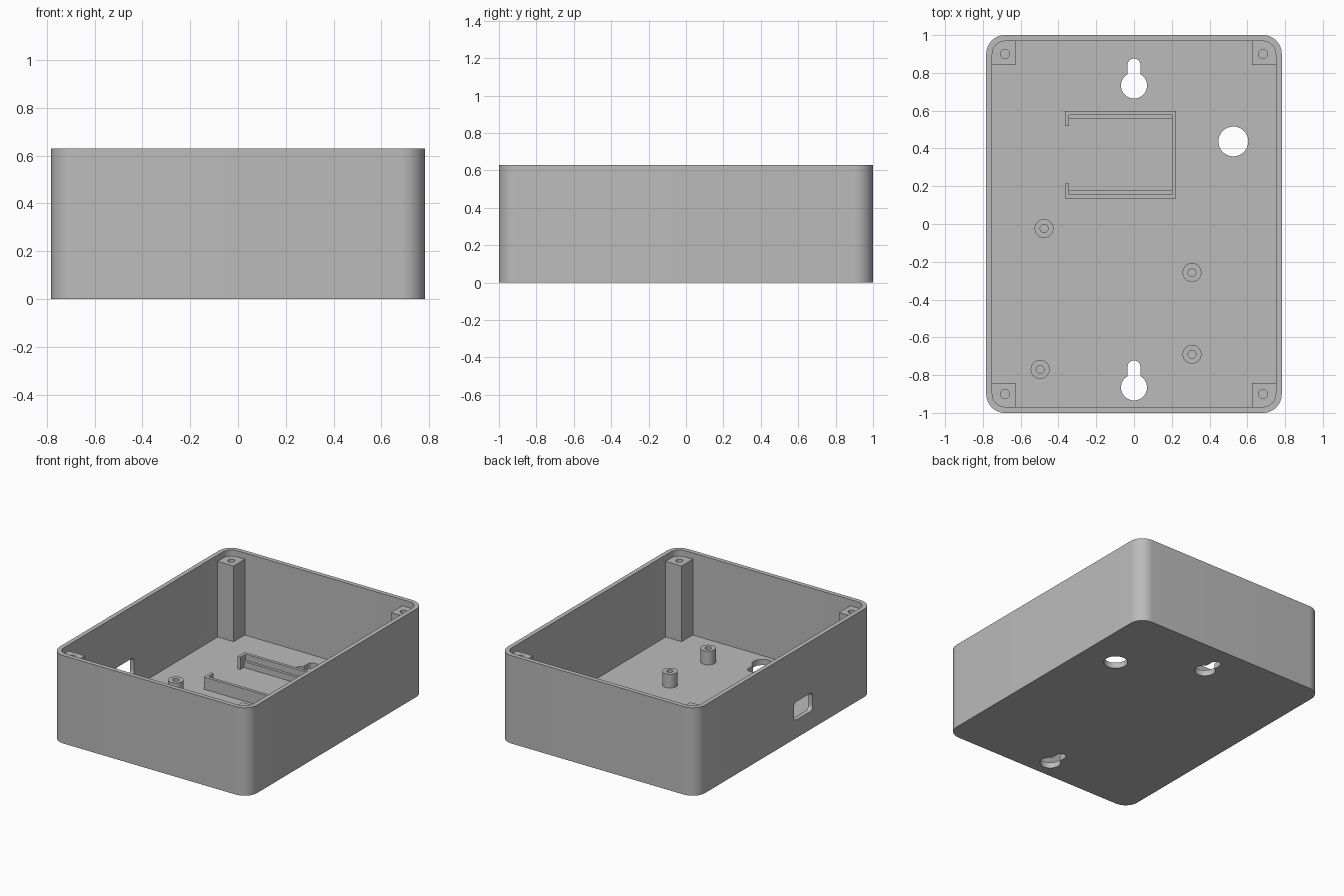
import bpy, bmesh
from math import pi, cos, sin, sqrt, asin

cube = bpy.data.objects.get("Cube")
if cube:
    bpy.data.objects.remove(cube, do_unlink=True)

HX, HY, H = 0.7825, 1.0, 0.63      # half width, half depth, height
WALL, FLOOR = 0.032, 0.042

grey = bpy.data.materials.new("plain grey plastic")
grey.use_nodes = True
grey.diffuse_color = (0.5, 0.5, 0.5, 1)
grey.node_tree.nodes["Principled BSDF"].inputs["Base Color"].default_value = (0.5, 0.5, 0.5, 1)


def arc(cx, cy, r, a0, a1, n):
    return [(cx + r * cos(a0 + (a1 - a0) * i / n), cy + r * sin(a0 + (a1 - a0) * i / n))
            for i in range(n + 1)]


def circle(cx, cy, r, n=40):
    return arc(cx, cy, r, 0, 2 * pi, n)[:-1]


def rounded_rect(hx, hy, r, n=12):
    pts = []
    for k, (sx, sy) in enumerate([(1, 1), (-1, 1), (-1, -1), (1, -1)]):
        pts += arc(sx * (hx - r), sy * (hy - r), r, k * pi / 2, (k + 1) * pi / 2, n)
    return pts


def rect(x0, x1, y0, y1):
    return [(x0, y0), (x1, y0), (x1, y1), (x0, y1)]


def prism(name, pts, z0, z1):
    """Extrude a counter-clockwise outline from z0 to z1."""
    bm = bmesh.new()
    face = bm.faces.new([bm.verts.new((x, y, z0)) for x, y in pts])
    top = bmesh.ops.extrude_face_region(bm, geom=[face])["geom"]
    bmesh.ops.translate(bm, vec=(0, 0, z1 - z0),
                        verts=[v for v in top if isinstance(v, bmesh.types.BMVert)])
    bmesh.ops.recalc_face_normals(bm, faces=bm.faces)
    mesh = bpy.data.meshes.new(name)
    bm.to_mesh(mesh)
    bm.free()
    mesh.materials.append(grey)
    ob = bpy.data.objects.new(name, mesh)
    bpy.context.collection.objects.link(ob)
    return ob


def activate(ob):
    bpy.ops.object.select_all(action='DESELECT')
    ob.select_set(True)
    bpy.context.view_layer.objects.active = ob


def cut(ob, *cutters):
    for c in cutters:
        c.hide_render = True
        activate(ob)
        mod = ob.modifiers.new("cut", 'BOOLEAN')
        mod.operation, mod.solver, mod.object = 'DIFFERENCE', 'EXACT', c
        bpy.context.view_layer.update()
        bpy.ops.object.modifier_apply(modifier=mod.name)
        bpy.data.objects.remove(c, do_unlink=True)


def smooth(ob):
    activate(ob)
    bpy.ops.object.shade_smooth_by_angle(angle=pi / 6)


def keyhole(cy, tip, r=0.069, w=0.034):
    """Round opening with a narrow round-ended slot towards +y."""
    a = asin(w / r)
    return arc(0, cy, r, pi / 2 + a, 5 * pi / 2 - a, 36) + arc(0, tip - w, w, 0, pi, 14)


# Open box with mounting holes through the floor
case = prism("open_case", rounded_rect(HX, HY, 0.1), 0, H)
cut(case,
    prism("cavity", rounded_rect(HX - WALL, HY - WALL, 0.068), FLOOR, H + 0.1),
    prism("upper_keyhole", keyhole(0.733, 0.876), -0.1, 0.2),
    prism("lower_keyhole", keyhole(-0.865, -0.722), -0.1, 0.2),
    prism("cable_hole", circle(0.526, 0.437, 0.079), -0.1, 0.2))

# Rounded connector opening in the right wall
port = prism("port", rounded_rect(0.065, 0.107, 0.032, 8), -0.1, 0.1)
port.rotation_euler = (0, pi / 2, 0)
port.location = (-HX, -0.21, 0.194)
cut(case, port)
smooth(case)

# Square screw posts in the four corners
for sx, side in ((-1, "right"), (1, "left")):
    for sy, end in ((-1, "front"), (1, "back")):
        xs = sorted((sx * 0.624, sx * 0.752))
        ys = sorted((sy * 0.842, sy * 0.968))
        post = prism(f"{end}_{side}_screw_post", rect(*xs, *ys), FLOOR - 0.01, 0.585)
        cut(post, prism("screw_hole", circle(sx * 0.683, sy * 0.9, 0.024, 24), 0.3, 0.8))
        smooth(post)

# Round board standoffs with pilot holes
for i, (x, y) in enumerate([(-0.476, -0.024), (0.307, -0.257), (0.307, -0.69), (-0.497, -0.77)]):
    standoff = prism(f"standoff_{i + 1}", circle(x, y, 0.05), FLOOR - 0.01, 0.14)
    cut(standoff, prism("pilot_hole", circle(x, y, 0.021, 24), FLOOR + 0.005, 0.3))
    smooth(standoff)

# Module bracket: U-shaped wall with hooked ends, plus a low ledge on each rail
x0, x1, y0, y1, t = -0.365, 0.222, 0.134, 0.598, 0.022
prism("bracket_wall", [
    (x0, y0), (x1, y0), (x1, y1), (x0, y1), (x0, y1 - 0.08), (x0 + t, y1 - 0.08),
    (x0 + t, y1 - t), (x1 - t, y1 - t), (x1 - t, y0 + t), (x0 + t, y0 + t),
    (x0 + t, y0 + 0.08), (x0, y0 + 0.08)], FLOOR - 0.01, 0.13)
for name, ya, yb in (("front", y0 + 0.005, y0 + 0.046), ("back", y1 - 0.042, y1 - 0.005)):
    prism(f"{name}_bracket_ledge", rect(x0 + 0.005, x1 - 0.005, ya, yb), FLOOR - 0.01, 0.085)
